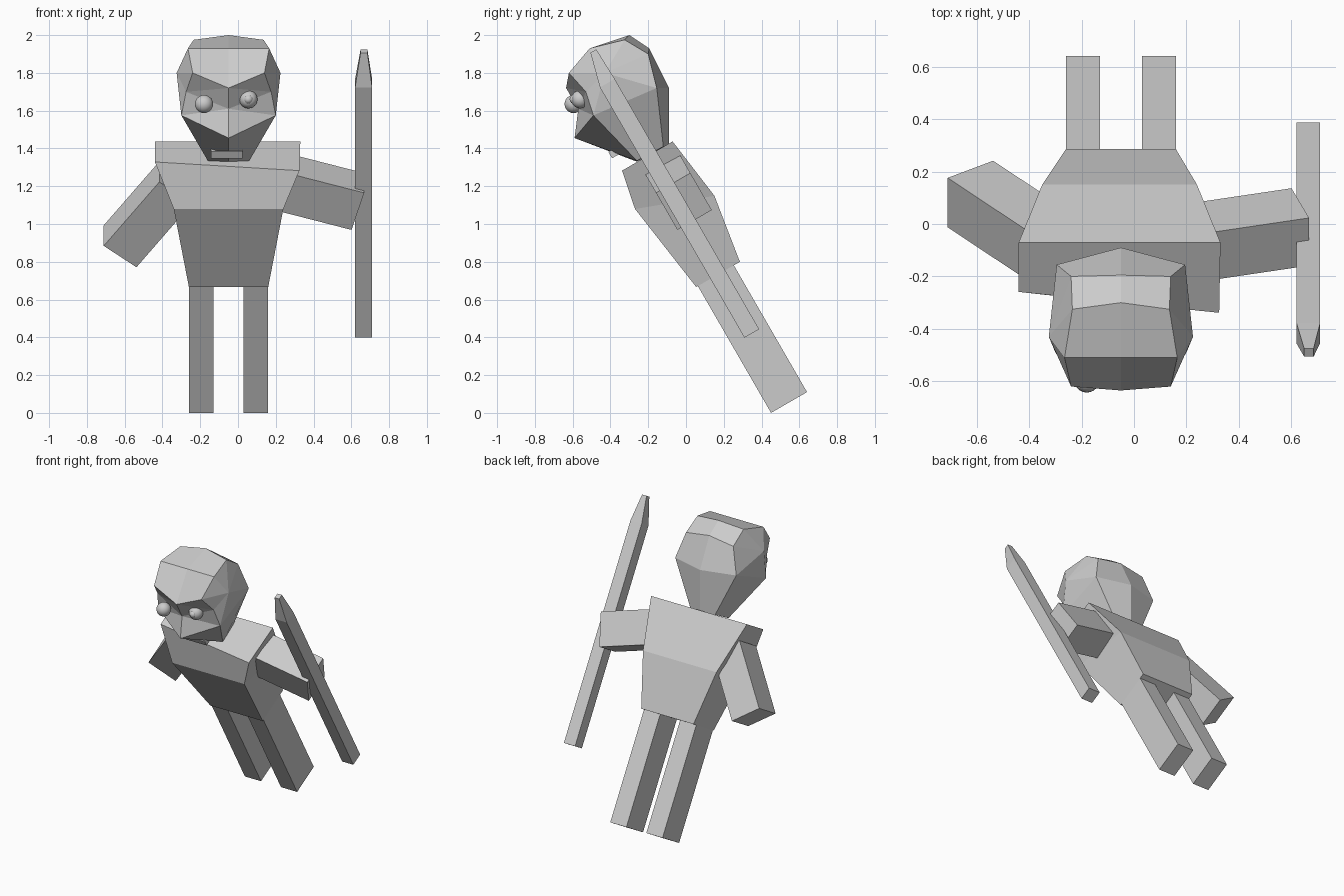
import bpy
import bmesh
from math import radians
from mathutils import Matrix, Vector

cube = bpy.data.objects.get("Cube")
if cube:
    bpy.data.objects.remove(cube, do_unlink=True)

grey = bpy.data.materials.new("plain_grey")
grey.use_nodes = True
colour = (0.6, 0.6, 0.6, 1)
grey.diffuse_color = colour
grey.node_tree.nodes["Principled BSDF"].inputs["Base Color"].default_value = colour

# The whole figure leans forward about x
LEAN = Matrix.Rotation(radians(30), 4, "X")


def finish(name, bm, matrix=Matrix.Identity(4), smooth=False):
    bmesh.ops.recalc_face_normals(bm, faces=bm.faces)
    mesh = bpy.data.meshes.new(name)
    bm.to_mesh(mesh)
    bm.free()
    mesh.transform(matrix)
    mesh.materials.append(grey)
    for face in mesh.polygons:
        face.use_smooth = smooth
    obj = bpy.data.objects.new(name, mesh)
    bpy.context.collection.objects.link(obj)
    return obj


def box(name, centre, size, roll=0):
    bm = bmesh.new()
    bmesh.ops.create_cube(bm, size=1)
    scale = Matrix.Diagonal((*size, 1))
    turn = Matrix.Rotation(radians(roll), 4, "Y")
    finish(name, bm, LEAN @ Matrix.Translation(centre) @ turn @ scale)


def loft(name, rings):
    bm = bmesh.new()
    loops = [[bm.verts.new(p) for p in ring] for ring in rings]
    for low, high in zip(loops, loops[1:]):
        for i in range(len(low)):
            j = (i + 1) % len(low)
            bm.faces.new((low[i], low[j], high[j], high[i]))
    bm.faces.new(loops[0])
    bm.faces.new(loops[-1])
    finish(name, bm, LEAN)


def square(x, y, z, half):
    return [(x + a * half, y + b * half, z)
            for a, b in ((-1, -1), (1, -1), (1, 1), (-1, 1))]


# Torso: hips, chest and twisted shoulders
loft("torso", [
    [(-.26, .38, .55), (.16, .38, .55), (.16, .647, .55), (-.26, .647, .55)],
    [(-.34, .306, 1.07), (.24, .306, 1.07), (.24, .705, .92), (-.35, .705, .92)],
    [(-.44, .44, 1.28), (.325, .348, 1.28), (.33, .657, 1.28), (-.44, .657, 1.28)],
])

# Legs and arms
for name, x in (("right_leg", -.195), ("left_leg", .095)):
    box(name, (x, .5, .19), (.13, .22, .83))
box("left_arm", (.425, .55, 1.037), (.437, .21, .236), 16.5)
box("right_arm", (-.477, .54, .902), (.489, .218, .217), -53)

# Pointed staff in the left hand
loft("staff", [square(.665, .512, .19, .045),
               square(.665, .512, 1.72, .045),
               square(.667, .533, 1.904, .018)])

# Head: capitals lie on the middle line, small letters are mirrored
points = {
    "T": (0, -.3, 2), "F": (0, -.51, 1.93), "B": (0, -.635, 1.72),
    "R": (0, -.57, 1.61), "M": (0, -.59, 1.455), "J": (0, -.26, 1.33),
    "N": (0, -.09, 1.42), "K": (0, -.09, 1.72), "U": (0, -.195, 1.93),
    "t": (.185, -.325, 1.975), "f": (.215, -.51, 1.93), "b": (.19, -.62, 1.8),
    "e": (.225, -.53, 1.7), "s": (.275, -.43, 1.8), "c": (.25, -.49, 1.575),
    "j": (.11, -.26, 1.335), "n": (.1, -.12, 1.41), "k": (.245, -.155, 1.72),
    "u": (.19, -.2, 1.9),
}
patches = ("TtfF FfbB fsb tsf Bbe bse BeR ecR esc RcM McjJ "
           "TUut tus UKku uks skc KNnk knjc JjnN").split()
bm = bmesh.new()
middle = {k: bm.verts.new(p) for k, p in points.items() if k.isupper()}
for side in (1, -1):
    verts = dict(middle)
    for key, p in points.items():
        if key.islower():
            verts[key] = bm.verts.new((p[0] * side, p[1], p[2]))
    for patch in patches:
        bm.faces.new([verts[k] for k in patch])
finish("head", bm, Matrix.Translation((-.05, 0, 0)))

# Eyes, pupil and mouth
for name, place, radius in (("right_eye", (-.18, -.595, 1.635), .048),
                            ("left_eye", (.055, -.56, 1.66), .048),
                            ("left_pupil", (.055, -.592, 1.66), .024)):
    bm = bmesh.new()
    bmesh.ops.create_uvsphere(bm, u_segments=24, v_segments=12, radius=radius)
    finish(name, bm, Matrix.Translation(Vector(place)), True)
box("mouth", (-.06, .36, 1.383), (.165, .05, .04))
